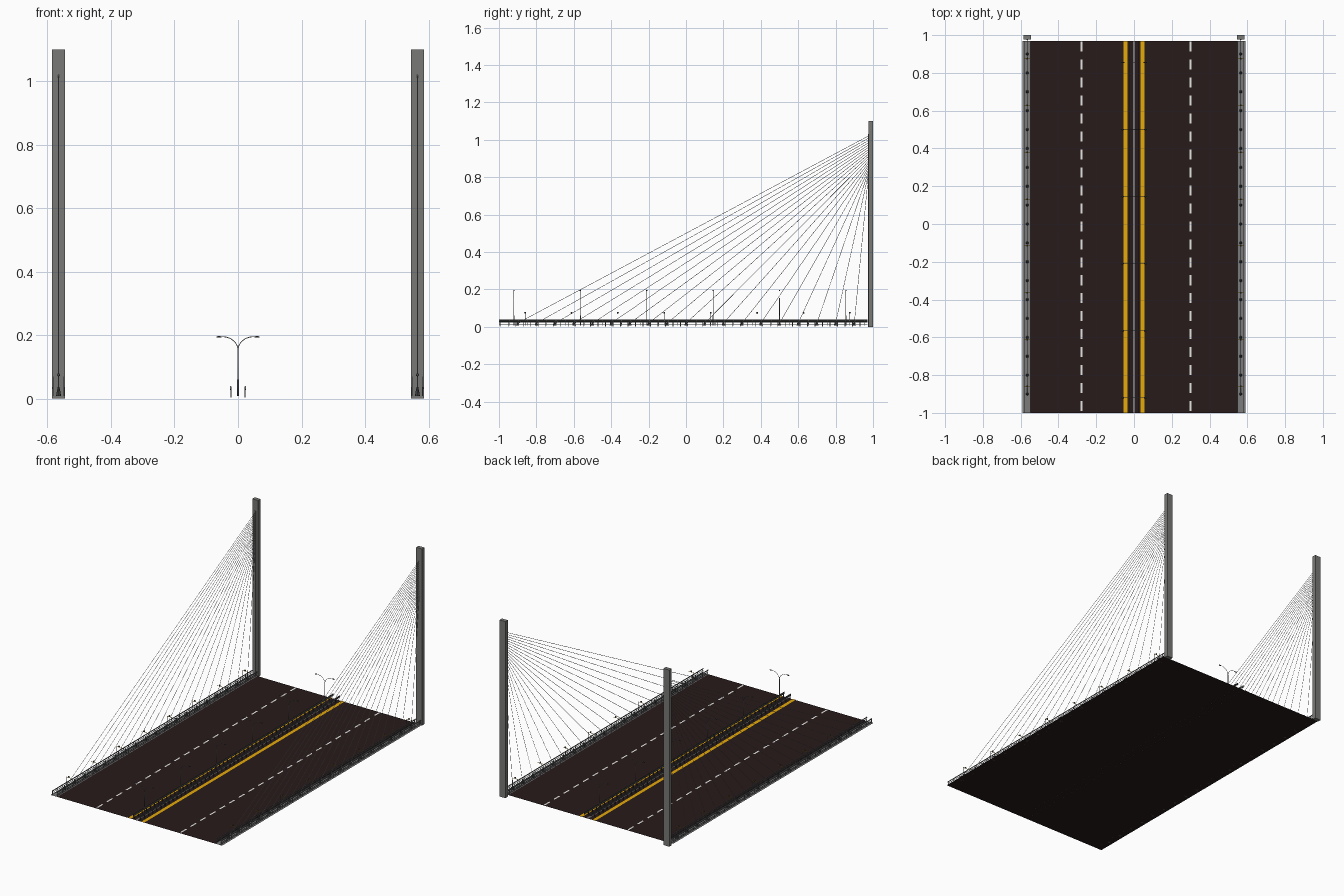
import bpy, bmesh, math
from mathutils import Vector, Matrix

if "Cube" in bpy.data.objects:
    bpy.data.objects.remove(bpy.data.objects["Cube"])


def material(name, rgb):
    m = bpy.data.materials.new(name)
    m.diffuse_color = (*rgb, 1)
    m.use_nodes = True
    m.node_tree.nodes["Principled BSDF"].inputs["Base Color"].default_value = m.diffuse_color
    return m


ASPHALT = material("asphalt brown", (0.021, 0.0105, 0.011))
CONCRETE = material("concrete grey", (0.19, 0.19, 0.18))
PAVING = material("paving grey", (0.20, 0.20, 0.20))
YELLOW = material("line yellow", (0.78, 0.40, 0.003))
WHITE = material("line white", (0.95, 0.95, 0.94))
STEEL = material("steel grey", (0.21, 0.215, 0.22))
DARK = material("dark metal", (0.07, 0.072, 0.072))
CABLE = material("cable grey", (0.36, 0.36, 0.36))

DECK = 0.008          # road surface height
Y0, Y1 = -1.0, 0.97   # deck ends
SIDE = 0.565          # centre line of each walkway


def finish(name, bm, mat, smooth=False):
    me = bpy.data.meshes.new(name)
    bmesh.ops.recalc_face_normals(bm, faces=bm.faces[:])
    bm.to_mesh(me)
    bm.free()
    me.materials.append(mat)
    for p in me.polygons:
        p.use_smooth = smooth
    ob = bpy.data.objects.new(name, me)
    bpy.context.collection.objects.link(ob)
    return ob


def box(bm, x0, x1, y0, y1, z0, z1):
    m = Matrix.Translation(((x0 + x1) / 2, (y0 + y1) / 2, (z0 + z1) / 2))
    m = m @ Matrix.Diagonal((x1 - x0, y1 - y0, z1 - z0, 1))
    bmesh.ops.create_cube(bm, size=1, matrix=m)


def plate(bm, x0, x1, y0, y1, z):
    bm.faces.new([bm.verts.new(p) for p in
                  ((x0, y0, z), (x1, y0, z), (x1, y1, z), (x0, y1, z))])


def tube(bm, pts, r, n=6):
    # sweep an n-sided ring along a path of points
    pts = [Vector(p) for p in pts]
    rings = []
    for i, p in enumerate(pts):
        d = (pts[min(i + 1, len(pts) - 1)] - pts[max(i - 1, 0)]).normalized()
        ref = Vector((0, 1, 0)) if abs(d.y) < 0.05 else Vector((1, 0, 0))
        u = d.cross(ref).normalized()
        v = d.cross(u)
        rings.append([bm.verts.new(p + r * (u * math.cos(a) + v * math.sin(a)))
                      for a in (2 * math.pi * k / n for k in range(n))])
    for a, b in zip(rings, rings[1:]):
        for k in range(n):
            bm.faces.new((a[k], a[(k + 1) % n], b[(k + 1) % n], b[k]))
    bm.faces.new(rings[0])
    bm.faces.new(rings[-1])


def steps(start, stop, step):
    return [start + i * step for i in range(int((stop - start) / step + 1e-6) + 1)]


def extrude_profile(bm, prof, y0, y1):
    # closed x-z profile pushed along the deck
    a = [bm.verts.new((x, y0, z)) for x, z in prof]
    b = [bm.verts.new((x, y1, z)) for x, z in prof]
    for i in range(len(prof)):
        j = (i + 1) % len(prof)
        bm.faces.new((a[i], a[j], b[j], b[i]))
    bm.faces.new(a)
    bm.faces.new(b)


# Road deck
bm = bmesh.new()
plate(bm, -0.59, 0.59, Y0, Y1, DECK)
finish("road_deck", bm, ASPHALT)

# Walkways and median strip
bm = bmesh.new()
for s in (-1, 1):
    plate(bm, *sorted((s * 0.544, s * 0.59)), Y0, Y1, DECK + 0.0015)
plate(bm, -0.006, 0.006, Y0, Y1, DECK + 0.0015)
finish("walkways_and_median", bm, PAVING)

# Yellow edge lines beside the median
bm = bmesh.new()
for s in (-1, 1):
    plate(bm, *sorted((s * 0.035, s * 0.056)), Y0, Y1, DECK + 0.0015)
finish("yellow_lines", bm, YELLOW)

# White dashed lane lines
bm = bmesh.new()
for x in (-0.277, 0.3):
    for y in steps(-0.99, 0.92, 0.0951):
        plate(bm, x - 0.005, x + 0.005, y, y + 0.053, DECK + 0.0015)
finish("lane_dashes", bm, WHITE)

# Towers with an anchor strip on the cable side
bm = bmesh.new()
strip = bmesh.new()
for s in (-1, 1):
    c = s * SIDE
    box(bm, c - 0.02, c + 0.02, 0.976, 1.0, 0, 1.1)
    box(strip, c - 0.004, c + 0.004, 0.973, 0.976, 0, 1.03)
finish("towers", bm, CONCRETE)
finish("tower_anchor_strips", strip, CONCRETE)

# Stay cables in a fan, with deck anchors
bm = bmesh.new()
anchors = bmesh.new()
for s in (-1, 1):
    for i in range(19):
        y = -0.9 + 0.1 * i
        low = Vector((s * SIDE, y, DECK + 0.012))
        top = Vector((s * SIDE, 0.974, 1.02 - 0.22 * i / 18))
        tube(bm, (low, top), 0.0011, 4)
        bmesh.ops.create_cone(anchors, cap_ends=True, segments=8,
                              radius1=0.008, radius2=0.003, depth=0.028,
                              matrix=Matrix.Translation((s * SIDE, y, DECK + 0.014)))
finish("stay_cables", bm, CABLE)
finish("cable_anchors", anchors, DARK)

# Median guardrails: folded beam on short posts
beam = bmesh.new()
posts = bmesh.new()
for s in (-1, 1):
    x = s * 0.022
    prof = [(0, .026), (.003, .028), (.003, .031), (.0005, .033),
            (.003, .035), (.003, .038), (0, .040), (-.001, .033)]
    extrude_profile(beam, [(x + s * a, z) for a, z in prof], Y0, Y1)
    for y in steps(Y0 + 0.01, Y1 - 0.005, 0.04):
        box(posts, x - 0.002, x + 0.001, y - 0.002, y + 0.002, 0.003, 0.039)
finish("median_guardrail_beams", beam, DARK)
finish("median_guardrail_posts", posts, DARK)

# Walkway railings: inner and outer bars with posts
bars = bmesh.new()
posts = bmesh.new()
for s in (-1, 1):
    for x in (s * 0.548, s * 0.582):
        box(bars, x - 0.0015, x + 0.0015, Y0, Y1, 0.031, 0.036)
        for z in (0.013, 0.022):
            box(bars, x - 0.001, x + 0.001, Y0, Y1, z, z + 0.002)
        for y in steps(Y0 + 0.005, Y1, 0.05):
            box(posts, x - 0.001, x + 0.001, y - 0.0015, y + 0.0015, DECK, 0.034)
finish("walkway_rail_bars", bars, STEEL)
finish("walkway_rail_posts", posts, STEEL)

# Small walkway lamps: thin arch with a lamp at the middle
legs = bmesh.new()
cross = bmesh.new()
heads = bmesh.new()
for s in (-1, 1):
    for i in range(8):
        y = -0.86 + 0.248 * i
        c = s * SIDE
        for d in (-0.016, 0.016):
            tube(legs, ((c + d, y, DECK), (c + d, y, 0.07)), 0.0009, 5)
        box(cross, c - 0.018, c + 0.018, y - 0.0012, y + 0.0012, 0.069, 0.0705)
        bmesh.ops.create_uvsphere(heads, u_segments=10, v_segments=6, radius=0.005,
                                  matrix=Matrix.Translation((c, y, 0.075)))
finish("walkway_lamp_legs", legs, STEEL)
finish("walkway_lamp_crossbars", cross, YELLOW)
finish("walkway_lamp_heads", heads, DARK, True)

# Double-armed street lights along the median
poles = bmesh.new()
heads = bmesh.new()
for i in range(6):
    y = -0.92 + 0.355 * i
    tube(poles, ((0, y, DECK), (0, y, 0.06)), 0.0024, 8)
    tube(poles, ((0, y, 0.06), (0, y, 0.155)), 0.0017, 8)
    for s in (-1, 1):
        arc = [(s * 0.048 * (1 - math.cos(a)), y, 0.152 + 0.043 * math.sin(a))
               for a in (math.pi / 2 * k / 8 for k in range(9))]
        tube(poles, arc + [(s * 0.055, y, 0.195)], 0.0012, 6)
        m = Matrix.Translation((s * 0.06, y, 0.1945)) @ Matrix.Diagonal((0.009, 0.004, 0.0025, 1))
        bmesh.ops.create_uvsphere(heads, u_segments=10, v_segments=6, radius=1, matrix=m)
finish("street_light_poles", poles, STEEL, True)
finish("street_light_heads", heads, DARK, True)
